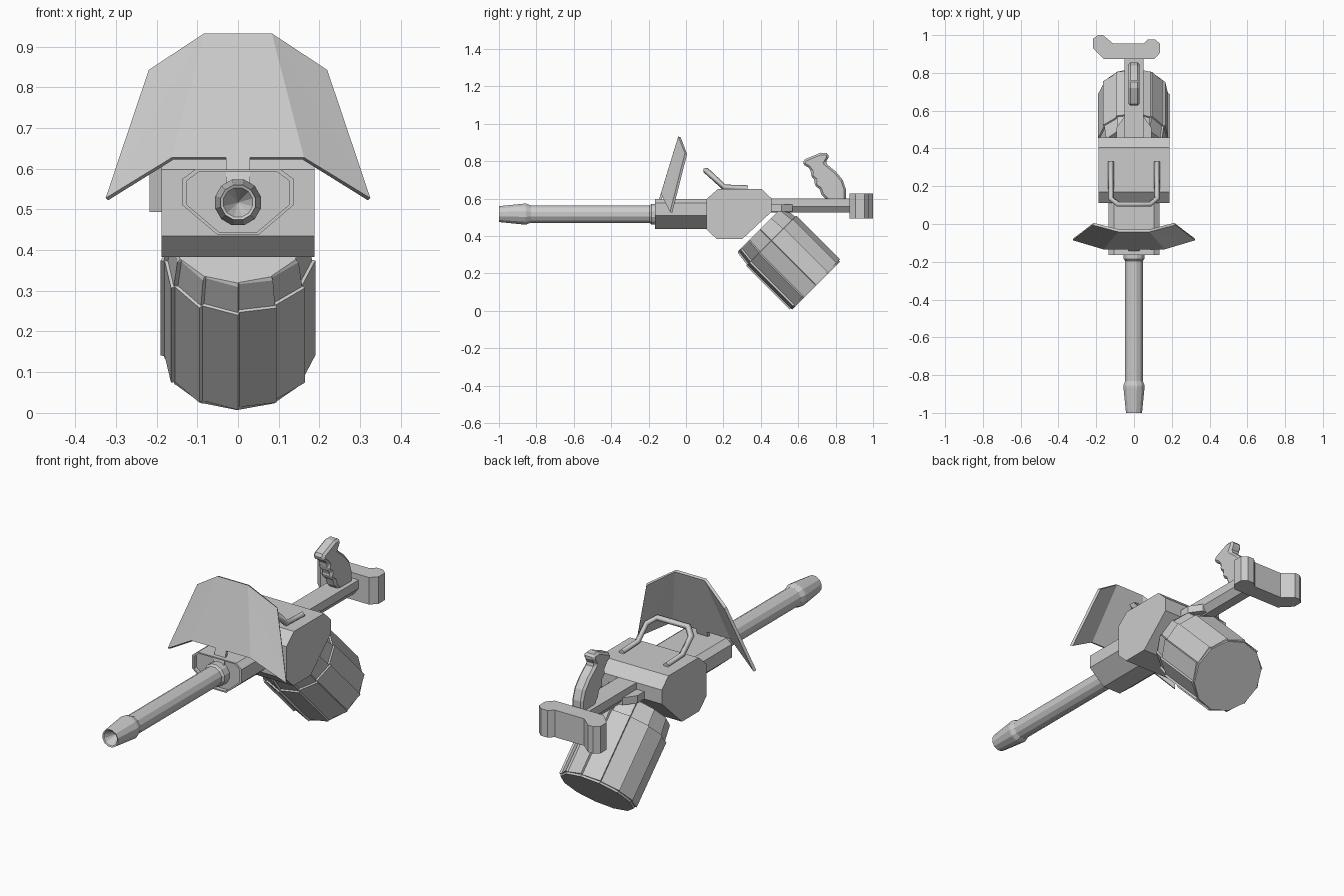
import bpy, bmesh
from math import sin, cos, radians, sqrt
from mathutils import Vector

if "Cube" in bpy.data.objects:
    bpy.data.objects.remove(bpy.data.objects["Cube"])


def add_object(name, bm):
    bmesh.ops.recalc_face_normals(bm, faces=bm.faces)
    mesh = bpy.data.meshes.new(name)
    bm.to_mesh(mesh)
    bm.free()
    ob = bpy.data.objects.new(name, mesh)
    bpy.context.collection.objects.link(ob)
    return ob


def loft(name, rings):
    """Skin a list of equal-length point rings and cap both ends."""
    bm = bmesh.new()
    loops = [[bm.verts.new(p) for p in ring] for ring in rings]
    n = len(loops[0])
    for a, b in zip(loops, loops[1:]):
        for i in range(n):
            j = (i + 1) % n
            bm.faces.new((a[i], a[j], b[j], b[i]))
    bm.faces.new(loops[0])
    bm.faces.new(loops[-1])
    return add_object(name, bm)


def prism(name, pts, axis, lo, hi):
    """Extrude a 2D profile along x, y or z."""
    place = {'x': lambda p, t: (t, p[0], p[1]),
             'y': lambda p, t: (p[0], t, p[1]),
             'z': lambda p, t: (p[0], p[1], t)}[axis]
    return loft(name, [[place(p, t) for p in pts] for t in (lo, hi)])


def mirrored(half):
    return half + [(-x, z) for x, z in reversed(half)]


def bevel(ob, width):
    m = ob.modifiers.new("edge", 'BEVEL')
    m.width, m.segments, m.limit_method = width, 1, 'ANGLE'
    m.angle_limit = radians(50)


def turned(name, profile, z=0.517, sides=12):
    """Faceted turned part along y from (radius, y) pairs."""
    angles = [radians(360 / sides * (i + .5)) for i in range(sides)]
    return loft(name, [[(r * sin(a), y, z + r * cos(a)) for a in angles]
                       for r, y in profile])


# Barrel with flared muzzle and conical bore, and its collar
turned("barrel", [(.001, -.93), (.037, -.997), (.044, -1), (.058, -.865), (.058, -.855),
                  (.048, -.83), (.048, -.12)])
turned("barrel_collar", [(.048, -.195), (.057, -.185), (.057, -.10)])

# Front housing with a recessed front face
outline = mirrored([(.05, .437), (.136, .51), (.136, .575), (.105, .598)])


def housing_ring(scale, y):
    return [(x * scale, y, .52 + (z - .52) * scale) for x, z in outline]


loft("front_housing", [housing_ring(.92, -.145), housing_ring(.92, -.165),
                       housing_ring(1, -.165), housing_ring(1, .15)])

# Main body
prism("main_body", [(.11, .435), (.165, .383), (.30, .383), (.458, .53), (.458, .60),
                    (.405, .65), (.17, .65), (.11, .598)], 'x', -.188, .188)

# Rear bar and its wide root
prism("rear_bar", mirrored([(.025, .525), (.05, .558), (.05, .60)]), 'y', .40, .90)
prism("bar_root", [(-.092, .42), (.092, .42), (.092, .51), (.05, .57), (-.05, .57), (-.092, .51)],
      'z', .53, .567)

# Shoulder rest
prism("shoulder_rest", [(-.217, .98), (-.19, 1), (-.164, 1), (-.11, .955), (.05, .955),
                        (.075, .978), (.11, .978), (.137, .955), (.137, .905), (.107, .873),
                        (-.16, .873), (-.217, .93)], 'z', .493, .627)

# Rear grip with finger notches and slanted head
grip = prism("rear_grip", [(.755, .59), (.855, .59), (.855, .65), (.838, .70), (.80, .745),
                           (.745, .79), (.762, .82), (.762, .843), (.72, .845), (.635, .81),
                           (.622, .785), (.655, .765), (.672, .742), (.665, .722),
                           (.69, .70), (.686, .672), (.715, .65), (.725, .62)],
             'x', -.03, .03)
bevel(grip, .011)

# Folded shield with centre tab
bm = bmesh.new()


def shield_point(x, z):
    return bm.verts.new((x, -.035 - .305 * (.93 - z), z))


top = [shield_point(s * .082, .93) for s in (-1, 1)]
low = [shield_point(x, .625) for x in (-.16, -.03, .03, .16)]
tab = [shield_point(s * .03, .55) for s in (-1, 1)]
bm.faces.new((low[0], low[1], low[2], low[3], top[1], top[0]))
bm.faces.new((tab[0], tab[1], low[2], low[1]))
for s, t, b in ((-1, top[0], low[0]), (1, top[1], low[3])):
    upper = bm.verts.new((s * .216, .0, .84))
    outer = bm.verts.new((s * .322, -.08, .525))
    bm.faces.new((t, upper, outer) if s < 0 else (outer, upper, t))
    bm.faces.new((t, outer, b) if s < 0 else (b, outer, t))
shield = add_object("shield", bm)
m = shield.modifiers.new("thickness", 'SOLIDIFY')
m.thickness, m.offset = .014, 0

# Bent top handle
half = [(.122, .33, .655), (.122, .205, .66), (.122, .135, .725), (.085, .105, .752)]
path = half + [(-x, y, z) for x, y, z in reversed(half)]
curve = bpy.data.curves.new("top_handle", 'CURVE')
curve.dimensions = '3D'
curve.bevel_depth, curve.bevel_resolution, curve.use_fill_caps = .016, 0, True
spline = curve.splines.new('POLY')
spline.points.add(len(path) - 1)
for point, co in zip(spline.points, path):
    point.co = (*co, 1)
bpy.context.collection.objects.link(bpy.data.objects.new("top_handle", curve))

# Tilted drum magazine built from twelve overlapping plates
c = 1 / sqrt(2)
start, axis, front = Vector((0, .395, .435)), Vector((0, c, -c)), Vector((0, -c, -c))


def drum_ring(r, t, step=.01):
    ring = []
    for k in range(12):
        for degrees, rad in ((30 * k, r), (30 * k + 1, r - step)):
            a = radians(degrees)
            ring.append(start + axis * t + Vector((rad * sin(a), 0, 0)) + front * (rad * cos(a)))
    return ring


loft("drum_magazine", [drum_ring(.164, 0, .002), drum_ring(.172, .006), drum_ring(.182, .085),
                       drum_ring(.19, .086), drum_ring(.19, .415), drum_ring(.182, .416, .004),
                       drum_ring(.180, .426, .002)])
